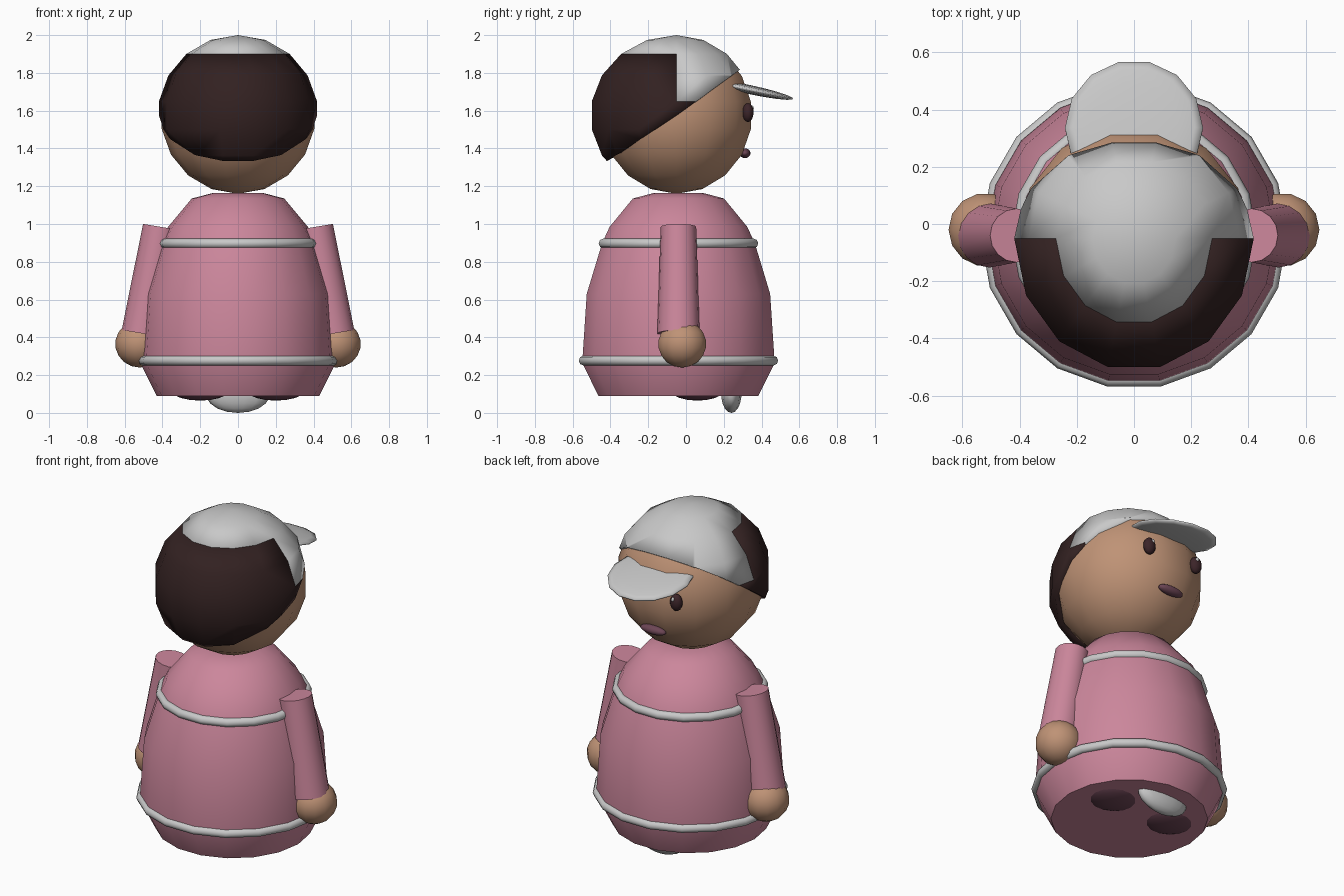
import bpy, bmesh, math
from mathutils import Vector, Matrix

cube = bpy.data.objects.get("Cube")
if cube:
    bpy.data.objects.remove(cube, do_unlink=True)


def material(name, rgb):
    m = bpy.data.materials.new(name)
    m.use_nodes = True
    m.diffuse_color = (*rgb, 1)
    m.node_tree.nodes["Principled BSDF"].inputs["Base Color"].default_value = (*rgb, 1)
    return m


PINK = material("pink cloth", (0.60, 0.24, 0.33))
SKIN = material("skin", (0.52, 0.29, 0.18))
GREY = material("light grey", (0.58, 0.58, 0.58))
HAIR = material("dark brown", (0.032, 0.015, 0.015))
EYE = material("eye brown", (0.045, 0.018, 0.022))
MAUVE = material("dark mauve", (0.15, 0.06, 0.09))


def finish(bm, name, mat, angle=50):
    mesh = bpy.data.meshes.new(name)
    bmesh.ops.recalc_face_normals(bm, faces=bm.faces)
    bm.to_mesh(mesh)
    bm.free()
    mesh.materials.append(mat)
    ob = bpy.data.objects.new(name, mesh)
    bpy.context.scene.collection.objects.link(ob)
    bpy.ops.object.select_all(action="DESELECT")
    ob.select_set(True)
    bpy.context.view_layer.objects.active = ob
    bpy.ops.object.shade_smooth_by_angle(angle=math.radians(angle))
    return ob


def ellipsoid(name, mat, loc, radii, tilt=0, seg=14, rings=9):
    bm = bmesh.new()
    bmesh.ops.create_uvsphere(bm, u_segments=seg, v_segments=rings, radius=1)
    turn = Matrix.Rotation(math.pi / 2, 4, "Z")
    bm.transform(Matrix.Translation(loc) @ Matrix.Rotation(math.radians(tilt), 4, "X")
                 @ Matrix.Diagonal((*radii, 1)) @ turn)
    return finish(bm, name, mat, 80)


def lathe(name, mat, profile, y, seg=18, closed=False):
    bm = bmesh.new()
    rows = []
    for r, z in profile:
        rows.append([bm.verts.new((r * math.cos(a), y + r * math.sin(a), z))
                     for a in (2 * math.pi * i / seg for i in range(seg))])
    pairs = list(zip(rows, rows[1:])) + ([(rows[-1], rows[0])] if closed else [])
    for lo, hi in pairs:
        for i in range(seg):
            j = (i + 1) % seg
            bm.faces.new((lo[i], lo[j], hi[j], hi[i]))
    if not closed:
        bm.faces.new(rows[0])
        bm.faces.new(rows[-1])
    return finish(bm, name, mat)


def band(name, radius, z, tube=0.026):
    ring = [(radius + tube * math.cos(a), z + tube * math.sin(a))
            for a in (math.pi * k / 4 for k in range(8))]
    return lathe(name, GREY, ring, BODY_Y, closed=True)


# Gown and its trim
BODY_Y = -0.04
lathe("gown", PINK, [(0.43, 0.09), (0.51, 0.25), (0.515, 0.3), (0.493, 0.63),
                     (0.41, 0.9), (0.37, 0.985), (0.245, 1.135), (0.13, 1.165)], BODY_Y)
band("lower_trim", 0.51, 0.277)
band("upper_trim", 0.403, 0.897)

# Head
HEAD = Vector((0, -0.05, 1.575))
ellipsoid("head", SKIN, HEAD, (0.41, 0.41, 0.415))


def in_cap(p):
    """Stepped border between cap and hair."""
    polar = math.degrees(p.angle(Vector((0, 0, 1))))
    azimuth = math.degrees(math.atan2(p.y, abs(p.x)))
    return polar < 40 or (polar < 60 and azimuth > -12) or (polar < 80 and azimuth > 12)


def head_shell(name, mat, keep):
    bm = bmesh.new()
    bmesh.ops.create_uvsphere(bm, u_segments=14, v_segments=9, radius=0.425)
    bm.transform(Matrix.Rotation(math.pi / 2, 4, "Z"))
    drop = [f for f in bm.faces if not keep(f.calc_center_median())]
    bmesh.ops.delete(bm, geom=drop, context="FACES")
    bmesh.ops.bisect_plane(bm, geom=bm.verts[:] + bm.edges[:] + bm.faces[:],
                           plane_co=(0, 0, 0), plane_no=(0, -0.52, 0.72), clear_inner=True)
    for v in bm.verts:
        if v.co.y < 0:
            v.co.y *= 1.1
    bm.transform(Matrix.Translation(HEAD))
    ob = finish(bm, name, mat)
    mod = ob.modifiers.new("thickness", "SOLIDIFY")
    mod.thickness = 0.045
    mod.offset = -1


head_shell("hair", HAIR, lambda p: not in_cap(p))
head_shell("cap", GREY, in_cap)
ellipsoid("cap_brim", GREY, (0, 0.335, 1.712), (0.245, 0.245, 0.024), tilt=-12)

# Mouth
ellipsoid("mouth", MAUVE, (0, 0.312, 1.375), (0.085, 0.03, 0.026))

# Paired parts
for side, s in (("left", 1), ("right", -1)):
    ellipsoid(side + "_eye", EYE, (s * 0.165, 0.328, 1.59), (0.037, 0.03, 0.05))
    ellipsoid(side + "_eye_glint", GREY, (s * 0.158, 0.35, 1.613), (0.011, 0.009, 0.014), seg=8, rings=6)
    ellipsoid(side + "_hand", SKIN, (s * 0.52, -0.02, 0.365), (0.13, 0.13, 0.125))
    ellipsoid(side + "_foot", MAUVE, (s * 0.2, 0.06, 0.125), (0.16, 0.15, 0.06))

    # Sleeve: tapered tube leaning outwards
    top, end = Vector((s * 0.41, -0.04, 0.985)), Vector((s * 0.505, -0.04, 0.42))
    axis = top - end
    bm = bmesh.new()
    bmesh.ops.create_cone(bm, cap_ends=True, segments=16, radius1=0.112, radius2=0.094,
                          depth=axis.length)
    bm.transform(Matrix.Translation((top + end) / 2)
                 @ axis.to_track_quat("Z", "Y").to_matrix().to_4x4())
    finish(bm, side + "_sleeve", PINK)

# Pointed tab under the hem
ellipsoid("hem_tab", GREY, (0, 0.24, 0.1), (0.17, 0.055, 0.1))
